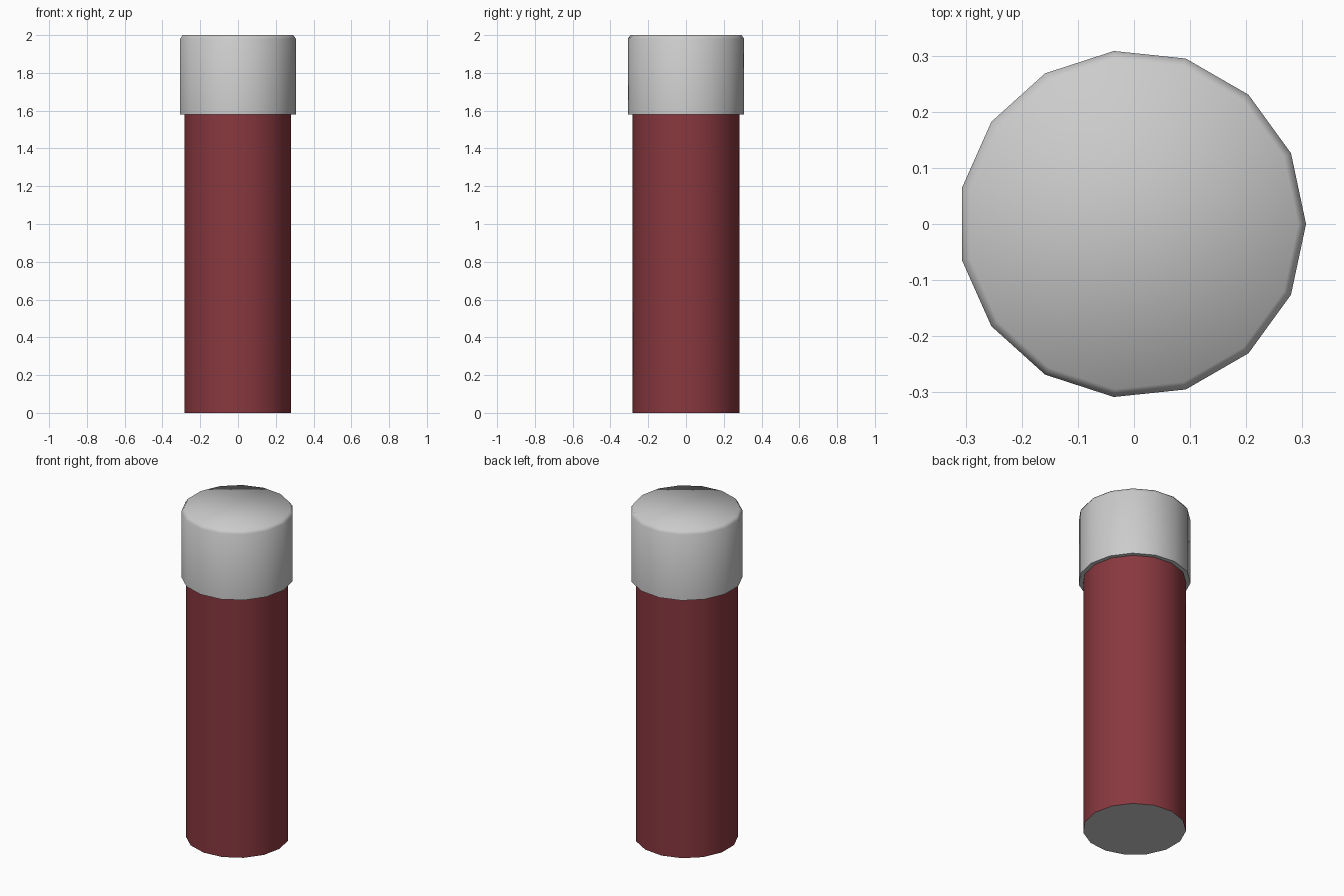
import bpy
import math

if "Cube" in bpy.data.objects:
    bpy.data.objects.remove(bpy.data.objects["Cube"])

SIDES = 15
CENTRE_X = -0.0034


def material(name, color):
    mat = bpy.data.materials.new(name)
    mat.diffuse_color = color
    mat.use_nodes = True
    mat.node_tree.nodes["Principled BSDF"].inputs["Base Color"].default_value = mat.diffuse_color
    return mat


def turned(name, profile, close_bottom=False, close_top=False):
    """Sweep (radius, z) points around z with 15 sides; optional end faces."""
    verts, faces = [], []
    for r, z in profile:
        for i in range(SIDES):
            a = 2 * math.pi * i / SIDES
            verts.append((CENTRE_X + r * math.cos(a), r * math.sin(a), z))
    for k in range(len(profile) - 1):
        for i in range(SIDES):
            j = (i + 1) % SIDES
            faces.append((k * SIDES + i, k * SIDES + j,
                          (k + 1) * SIDES + j, (k + 1) * SIDES + i))
    if close_bottom:
        faces.append(tuple(reversed(range(SIDES))))
    if close_top:
        start = (len(profile) - 1) * SIDES
        faces.append(tuple(range(start, start + SIDES)))
    mesh = bpy.data.meshes.new(name)
    mesh.from_pydata(verts, [], faces)
    obj = bpy.data.objects.new(name, mesh)
    bpy.context.collection.objects.link(obj)
    bpy.ops.object.select_all(action='DESELECT')
    obj.select_set(True)
    bpy.context.view_layer.objects.active = obj
    bpy.ops.object.shade_smooth_by_angle(angle=math.radians(60))
    return obj


# Red tube wall
tube = turned("tube_body", [(0.285, 0.0), (0.285, 1.58)])
tube.data.materials.append(material("red", (0.25, 0.04, 0.05, 1)))

# Grey disc closing the bottom of the tube
turned("tube_base", [(0.285, 0.0)], close_bottom=True)

# Grey cap: underside ledge, straight wall, small softened top rim
turned("cap", [(0.285, 1.58), (0.31, 1.58), (0.31, 1.98), (0.296, 2.0)],
       close_top=True)
